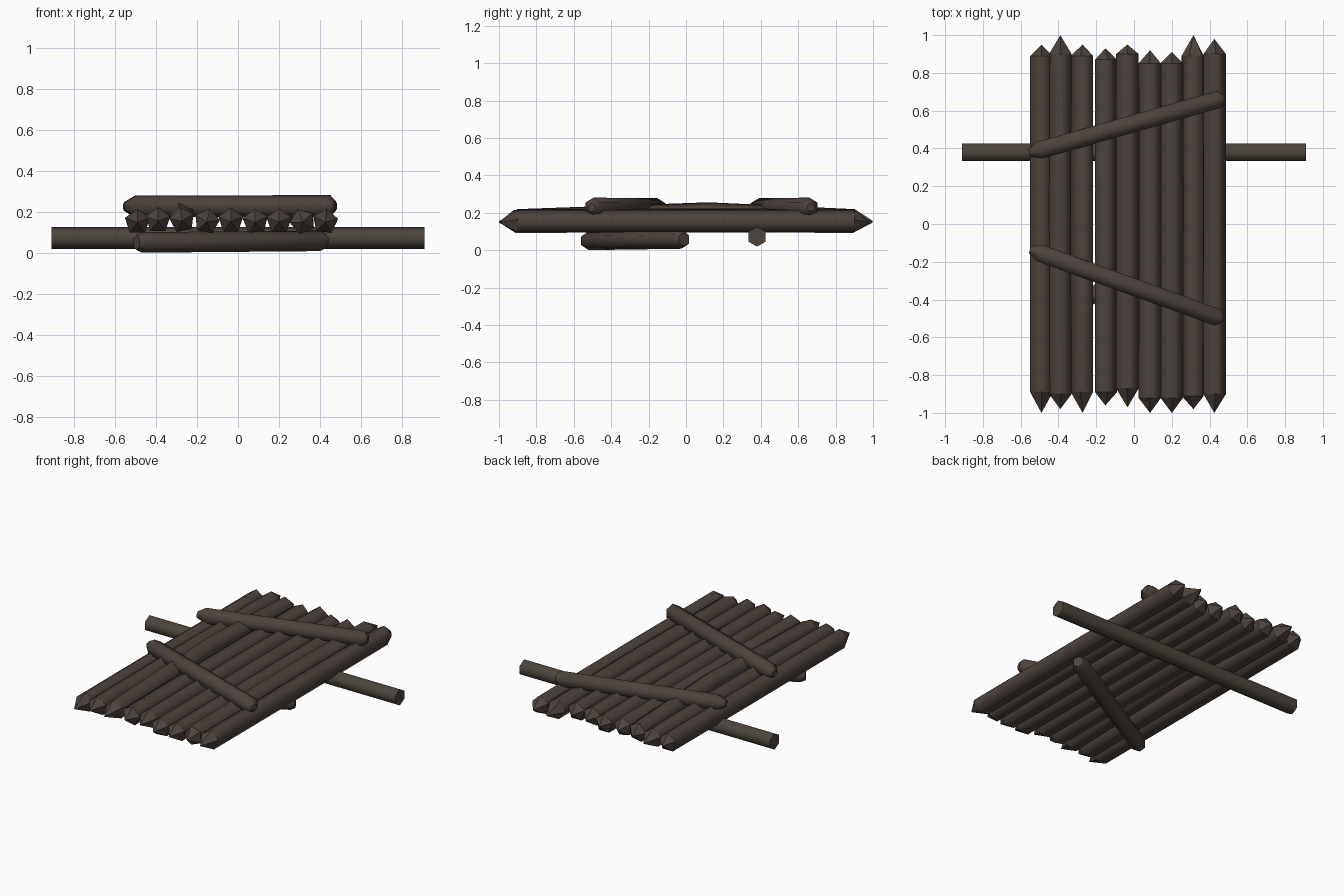
import bpy, bmesh, math
from mathutils import Vector

if "Cube" in bpy.data.objects:
    bpy.data.objects.remove(bpy.data.objects["Cube"])


def material(name, col):
    m = bpy.data.materials.new(name)
    m.diffuse_color = (*col, 1)
    m.use_nodes = True
    m.node_tree.nodes["Principled BSDF"].inputs["Base Color"].default_value = m.diffuse_color
    return m


bark = material("dark bark brown", (0.075, 0.056, 0.046))
olive = material("olive pole brown", (0.072, 0.060, 0.044))


def pole(name, rings, sides, turn, mat, tip_a=None, tip_b=None):
    """Log through rings of (centre, radius); optional pointed tips."""
    bm = bmesh.new()
    axis = (Vector(rings[-1][0]) - Vector(rings[0][0])).normalized()
    side = axis.cross(Vector((0, 0, 1))).normalized()
    up = side.cross(axis)
    loops = []
    for c, r in rings:
        angs = [turn + 2 * math.pi * i / sides for i in range(sides)]
        loops.append([bm.verts.new(Vector(c) + side * r * math.cos(a) + up * r * math.sin(a))
                      for a in angs])
    for a, b in zip(loops, loops[1:]):
        for i in range(sides):
            j = (i + 1) % sides
            bm.faces.new((a[i], a[j], b[j], b[i])).smooth = True
    for loop, tip in ((loops[0], tip_a), (loops[-1], tip_b)):
        if tip:
            t = bm.verts.new(tip)
            for i in range(sides):
                bm.faces.new((loop[i], loop[(i + 1) % sides], t))
        else:
            bm.faces.new(loop)
    bmesh.ops.recalc_face_normals(bm, faces=bm.faces)
    # keep the ends crisp
    for e in bm.edges:
        if any(not f.smooth for f in e.link_faces):
            e.smooth = False
    me = bpy.data.meshes.new(name)
    bm.to_mesh(me)
    bm.free()
    me.materials.append(mat)
    ob = bpy.data.objects.new(name, me)
    bpy.context.collection.objects.link(ob)
    return ob


# deck logs: x, front tip, back tip, front shoulder, back shoulder, z, mid bow, turn
logs = [
    (-0.490, -1.00, 0.95, -0.89, 0.89, 0.150, 0.000, 0.3),
    (-0.390, -0.98, 1.00, -0.90, 0.90, 0.158, 0.005, 1.57),
    (-0.272, -1.00, 0.95, -0.89, 0.89, 0.158, 0.035, 0.5),
    (-0.152, -0.96, 0.93, -0.89, 0.87, 0.153, 0.000, 0.1),
    (-0.035, -0.97, 0.95, -0.87, 0.90, 0.155, 0.005, 1.57),
    (0.085, -1.00, 0.92, -0.92, 0.85, 0.152, 0.000, 0.4),
    (0.200, -1.00, 0.91, -0.92, 0.85, 0.153, 0.000, 1.57),
    (0.315, -0.98, 1.00, -0.91, 0.89, 0.152, 0.010, 0.7),
    (0.425, -1.00, 0.98, -0.90, 0.90, 0.152, 0.000, 0.2),
]
for n, (x, f, b, fs, bs, z, bow, turn) in enumerate(logs, 1):
    pole(f"deck_log_{n}",
         [((x, fs, z), 0.063), ((x, 0.12, z + bow), 0.064), ((x, bs, z), 0.063)],
         5, turn, bark, (x, f, z - 0.003), (x, b, z - 0.003))


def beam(name, a, b, r, chamfer_a, chamfer_b, end_r, mat, sides=6):
    """Straight beam with blunt tapered ends."""
    a, b = Vector(a), Vector(b)
    d = (b - a).normalized()
    pole(name, [(a, end_r), (a + d * chamfer_a, r), (b - d * chamfer_b, r), (b, end_r)],
         sides, math.pi / 6, mat)


# slanting beams on top of the deck
beam("top_beam_back", (-0.555, 0.375, 0.225), (0.478, 0.668, 0.228), 0.053, 0.055, 0.03, 0.022, bark)
beam("top_beam_front", (-0.55, -0.135, 0.225), (0.472, -0.505, 0.228), 0.053, 0.055, 0.03, 0.022, bark)

# slanting brace underneath
beam("under_brace", (-0.495, -0.535, 0.050), (0.425, -0.01, 0.058), 0.050, 0.03, 0.03, 0.036, bark)

# long straight carrying pole underneath
pole("carrying_pole", [((-0.91, 0.38, 0.072), 0.053), ((0.91, 0.38, 0.072), 0.053)],
     6, math.pi / 6, olive)
